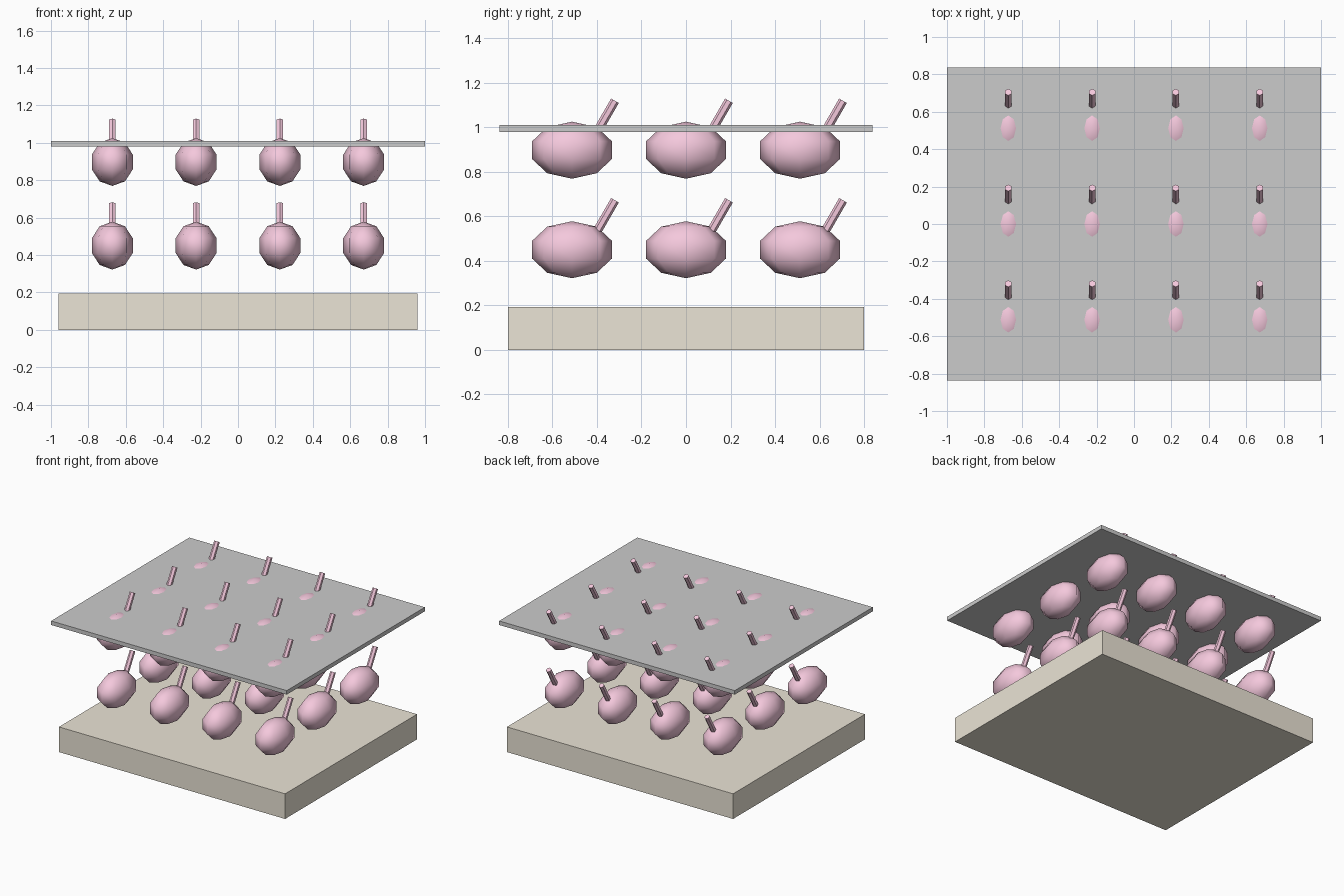
import bpy, bmesh
from math import radians
from mathutils import Matrix, Vector

if "Cube" in bpy.data.objects:
    bpy.data.objects.remove(bpy.data.objects["Cube"])


def material(name, color):
    m = bpy.data.materials.new(name)
    m.diffuse_color = color
    m.use_nodes = True
    m.node_tree.nodes["Principled BSDF"].inputs["Base Color"].default_value = m.diffuse_color
    return m


def make_object(name, bm, mat=None):
    mesh = bpy.data.meshes.new(name)
    bm.to_mesh(mesh)
    bm.free()
    if mat:
        mesh.materials.append(mat)
    obj = bpy.data.objects.new(name, mesh)
    bpy.context.collection.objects.link(obj)
    return obj


def slab(name, sx, sy, z0, z1, mat=None):
    bm = bmesh.new()
    bmesh.ops.create_cube(bm, size=1, matrix=Matrix.Translation((0, 0, (z0 + z1) / 2))
                          @ Matrix.Diagonal((sx, sy, z1 - z0, 1)))
    return make_object(name, bm, mat)


def bulb_mesh():
    # Low-poly stretched sphere
    bm = bmesh.new()
    bmesh.ops.create_uvsphere(bm, u_segments=8, v_segments=5, radius=1,
                              matrix=Matrix.Diagonal((0.115, 0.189, 0.128, 1)))
    for f in bm.faces:
        f.smooth = True
    # Leaning six-sided stem, its foot buried in the bulb
    length = 0.21
    tilt = Matrix.Rotation(radians(-30), 4, 'X')
    top = Vector((0, 0.193, 0.222))
    centre = top - tilt @ Vector((0, 0, length / 2))
    bmesh.ops.create_cone(bm, cap_ends=True, segments=6, radius1=0.02, radius2=0.02,
                          depth=length, matrix=Matrix.Translation(centre) @ tilt)
    return bm


tan = material("tan", (0.83, 0.78, 0.67, 1))
pink = material("pink", (0.91, 0.58, 0.72, 1))

# Base block and thin top sheet
slab("base", 1.92, 1.6, 0, 0.193, tan)
slab("top_sheet", 2.0, 1.675, 0.979, 1.01)

# Two layers of bulbs in a 4 x 3 grid
first = make_object("bulb", bulb_mesh(), pink)
mesh = first.data
bpy.data.objects.remove(first)
for layer, z in (("lower", 0.45), ("upper", 0.897)):
    for i in range(4):
        for j in range(3):
            obj = bpy.data.objects.new(f"{layer}_bulb_{i + 1}_{j + 1}", mesh)
            obj.location = ((i - 1.5) * 0.448, (j - 1) * 0.512, z)
            bpy.context.collection.objects.link(obj)
